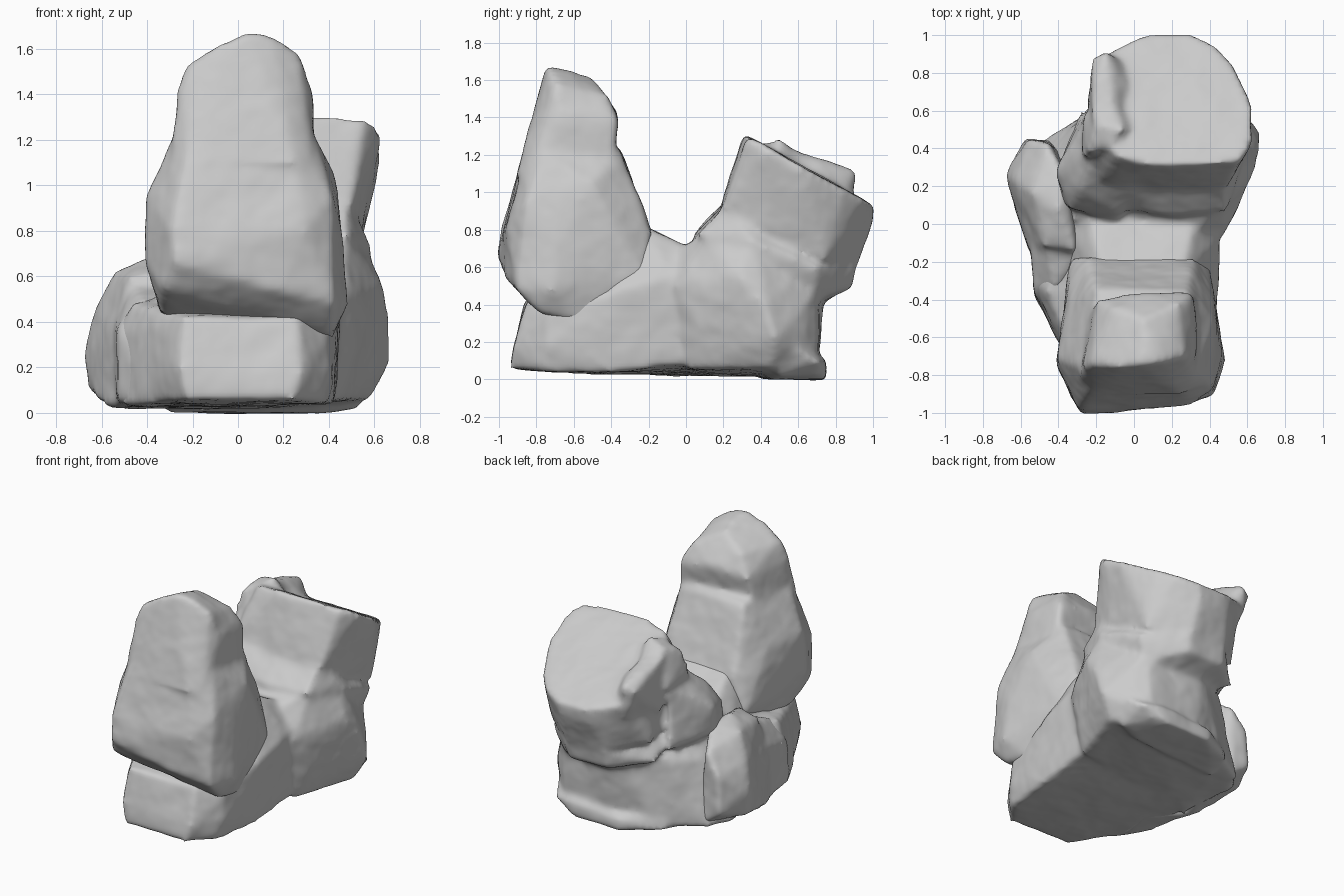
import bpy
import bmesh

# Soft noise that roughens every stone
grain = bpy.data.textures.new("stone_grain", "CLOUDS")
grain.noise_scale = 0.22


def rock(name, hulls, voxel=0.02, rounds=12):
    """Fuse convex chunks into one weathered stone."""
    mesh = bpy.data.meshes.new(name)
    bm = bmesh.new()
    for pts in hulls:
        verts = [bm.verts.new(p) for p in pts]
        out = bmesh.ops.convex_hull(bm, input=verts)
        unused = {g for g in out["geom_interior"] + out["geom_unused"]
                  if isinstance(g, bmesh.types.BMVert)}
        bmesh.ops.delete(bm, geom=list(unused), context="VERTS")
    bmesh.ops.recalc_face_normals(bm, faces=bm.faces)
    bm.to_mesh(mesh)
    bm.free()
    ob = bpy.data.objects.new(name, mesh)
    bpy.context.collection.objects.link(ob)
    rm = ob.modifiers.new("fuse", "REMESH")
    rm.mode = "VOXEL"
    rm.voxel_size = voxel
    rm.use_smooth_shade = True
    sm = ob.modifiers.new("weather", "SMOOTH")
    sm.factor = 0.5
    sm.iterations = rounds
    dp = ob.modifiers.new("grain", "DISPLACE")
    dp.texture = grain
    dp.strength = 0.02
    return ob


# Tall leaning boulder at the front, its face running up into a narrower cap
boulder = [
    (-0.33, -0.92, 0.54), (-0.28, -1.01, 0.66), (0.15, -0.97, 0.55), (0.42, -0.91, 0.48),
    (-0.29, -0.99, 0.80), (0.30, -0.96, 0.80), (0.42, -0.86, 0.95),
    (-0.34, -0.72, 0.44), (0.41, -0.78, 0.35), (0.40, -0.55, 0.29), (-0.33, -0.50, 0.42),
    (-0.41, -0.75, 0.66), (-0.41, -0.72, 0.95), (-0.35, -0.42, 0.92),
    (0.48, -0.72, 0.48), (0.47, -0.68, 0.75), (0.43, -0.50, 1.05), (0.43, -0.40, 0.80),
    (-0.35, -0.32, 0.68), (-0.17, -0.26, 0.95), (0.28, -0.27, 0.95), (-0.34, -0.18, 0.55),
    (-0.20, -0.35, 1.23), (0.28, -0.35, 1.23), (-0.30, -0.75, 1.20), (0.35, -0.75, 1.20),
    (-0.20, -0.83, 1.32), (0.20, -0.82, 1.34), (0.40, -0.22, 0.55), (-0.24, -0.18, 0.78),
    (0.32, -0.18, 0.78),
]
cap = [
    (-0.30, -0.84, 1.05), (0.34, -0.86, 1.05), (-0.20, -0.90, 1.10), (0.24, -0.90, 1.10),
    (-0.27, -0.76, 1.42), (-0.23, -0.75, 1.53), (-0.15, -0.81, 1.42), (0.18, -0.80, 1.42),
    (-0.08, -0.76, 1.62), (0.04, -0.75, 1.68), (0.15, -0.73, 1.66), (0.27, -0.70, 1.58),
    (0.33, -0.66, 1.42), (0.34, -0.58, 1.15), (-0.24, -0.45, 1.15), (0.32, -0.39, 1.15),
    (-0.20, -0.40, 1.38), (0.31, -0.36, 1.38), (-0.12, -0.44, 1.52), (0.24, -0.42, 1.52),
    (0.05, -0.50, 1.62), (0.05, -0.36, 1.42),
]
rock("tall_boulder", [boulder, cap])

# Broad base: front plinth, waist, saddle, rear mass and a low toe
plinth = [
    (-0.22, -0.93, 0.06), (0.24, -0.94, 0.06), (0.37, -0.78, 0.04), (-0.24, -0.86, 0.42),
    (0.26, -0.85, 0.42), (0.40, -0.72, 0.36), (-0.37, -0.66, 0.04), (-0.51, -0.40, 0.03),
    (-0.54, -0.30, 0.36), (-0.46, -0.36, 0.48), (0.42, -0.40, 0.04), (0.45, -0.30, 0.50),
    (-0.34, -0.70, 0.38), (-0.45, 0.10, 0.02), (0.43, 0.00, 0.08), (-0.35, 0.0, 0.55),
    (0.46, 0.0, 0.55), (0.0, 0.3, 0.3), (-0.26, -0.92, 0.20), (0.28, -0.92, 0.18),
    (0.41, -0.74, 0.18), (0.44, -0.40, 0.25),
]
waist = [
    (-0.34, -0.40, 0.50), (0.42, -0.40, 0.50), (-0.16, -0.30, 0.86), (0.26, -0.30, 0.86),
    (-0.20, -0.14, 0.73), (0.28, -0.14, 0.75), (-0.24, 0.02, 0.68), (0.32, 0.02, 0.70),
    (-0.34, -0.05, 0.55), (0.46, -0.05, 0.55), (-0.36, 0.0, 0.3), (0.44, 0.0, 0.2),
    (-0.4, -0.3, 0.2), (0.1, 0.3, 0.4),
]
rear = [
    (-0.58, 0.30, 0.05), (-0.48, 0.44, 0.04), (-0.24, 0.60, 0.02), (0.10, 0.70, 0.02),
    (0.45, 0.70, 0.02), (0.58, 0.45, 0.06), (0.44, 0.02, 0.06), (-0.50, -0.10, 0.02),
    (0.67, 0.48, 0.22), (0.67, 0.42, 0.40), (0.64, 0.28, 0.55), (0.48, -0.06, 0.50),
    (0.57, 0.36, 0.73), (0.48, 0.12, 0.80), (-0.20, 0.14, 0.76), (-0.32, 0.02, 0.62),
    (0.34, -0.04, 0.69), (0.46, 0.71, 0.55), (0.05, 0.74, 0.50), (-0.24, 0.56, 0.50),
    (-0.40, 0.35, 0.45), (0.57, 0.62, 0.35), (0.52, 0.06, 0.30),
]
toe = [
    (0.40, 0.45, 0.0), (0.53, 0.50, 0.02), (0.58, 0.58, 0.18), (0.53, 0.72, 0.09),
    (0.35, 0.75, 0.0), (0.0, 0.75, 0.0), (0.0, 0.74, 0.08), (0.38, 0.75, 0.11),
    (0.40, 0.55, 0.23), (-0.26, 0.61, 0.02), (-0.26, 0.58, 0.10), (-0.3, 0.4, 0.0),
]
# Tilted block overhanging the rear, with a sloping flat top
rim = [(-0.08, 0.35), (0.10, 0.31), (0.35, 0.31), (0.56, 0.33), (0.63, 0.44), (0.63, 0.62),
       (0.53, 0.84), (0.43, 0.94), (0.29, 1.01), (0.05, 1.00), (-0.12, 0.92), (-0.20, 0.72),
       (-0.18, 0.45)]
block = [(x, y, 1.30 - 0.55 * (y - 0.33)) for x, y in rim]
block += [
    (0.60, 0.46, 1.05), (0.58, 0.66, 0.92), (0.28, 1.00, 0.84), (0.05, 0.98, 0.82),
    (0.50, 0.20, 0.92), (0.54, 0.40, 0.80), (0.52, 0.74, 0.64), (0.28, 0.92, 0.62),
    (0.0, 0.90, 0.62), (-0.22, 0.70, 0.66), (-0.20, 0.19, 0.88), (0.3, 0.18, 0.92),
    (0.2, 0.5, 0.5),
]
under = [
    (0.49, 0.06, 0.78), (0.59, 0.36, 0.73), (0.55, 0.70, 0.60), (0.30, 0.91, 0.60),
    (0.28, 0.89, 0.49), (0.0, 0.88, 0.49), (0.0, 0.90, 0.60), (-0.24, 0.68, 0.52),
    (0.48, 0.68, 0.42), (-0.25, 0.08, 0.77), (0.2, 0.5, 0.3), (-0.2, 0.5, 0.75),
    (0.48, 0.22, 0.94), (-0.20, 0.23, 0.97), (0.55, 0.30, 0.50), (0.2, 0.04, 0.77),
]
# Craggy ridge along the left edge of the block and the knob below it
ridge = [
    (-0.28, 0.35, 1.02), (-0.24, 0.37, 1.20), (-0.12, 0.42, 1.26), (-0.06, 0.50, 1.29),
    (-0.20, 0.54, 1.25), (-0.02, 0.50, 1.22), (-0.27, 0.58, 1.00), (0.02, 0.40, 1.0),
    (-0.08, 0.64, 1.17), (0.0, 0.60, 1.0),
]
crest = [
    (-0.22, 0.55, 1.22), (-0.10, 0.55, 1.24), (-0.22, 0.88, 1.08), (-0.15, 0.91, 1.12),
    (-0.21, 0.72, 1.17), (-0.04, 0.74, 1.10), (-0.25, 0.60, 0.85), (-0.14, 0.89, 0.88),
    (0.0, 0.6, 0.9), (0.0, 0.82, 0.95),
]
knob = [
    (-0.41, 0.26, 0.62), (-0.41, 0.28, 0.80), (-0.37, 0.09, 0.60), (-0.34, 0.08, 0.76),
    (-0.10, 0.01, 0.68), (-0.08, 0.05, 0.79), (-0.36, 0.40, 0.62), (-0.34, 0.40, 0.90),
    (-0.28, 0.60, 0.58), (-0.26, 0.56, 0.98), (-0.22, 0.35, 1.05), (0.10, 0.26, 0.98),
    (0.05, 0.30, 0.55), (-0.25, 0.30, 0.50), (-0.28, 0.18, 0.93),
]
rock("base_and_tilted_block", [plinth, waist, rear, toe, block, under, ridge, crest, knob],
     rounds=11)

# Slab leaning against the left side, with a lower front foot
slab = [
    (-0.66, 0.25, 0.10), (-0.68, 0.26, 0.25), (-0.63, 0.22, 0.46), (-0.54, 0.16, 0.62),
    (-0.40, 0.08, 0.69), (-0.58, 0.46, 0.15), (-0.56, 0.45, 0.42), (-0.46, 0.43, 0.55),
    (-0.44, 0.44, 0.06), (-0.36, 0.25, 0.66), (-0.55, -0.15, 0.02), (-0.56, -0.12, 0.35),
    (-0.48, -0.12, 0.60), (-0.30, -0.15, 0.62), (-0.30, 0.30, 0.05), (-0.62, 0.05, 0.06),
]
foot = [
    (-0.55, -0.05, 0.02), (-0.55, -0.12, 0.40), (-0.47, -0.12, 0.56), (-0.53, -0.38, 0.05),
    (-0.53, -0.36, 0.36), (-0.38, -0.63, 0.03), (-0.36, -0.60, 0.22), (-0.28, -0.15, 0.56),
    (-0.30, -0.30, 0.03), (-0.42, -0.33, 0.50),
]
rock("side_slab", [slab, foot], rounds=10)
